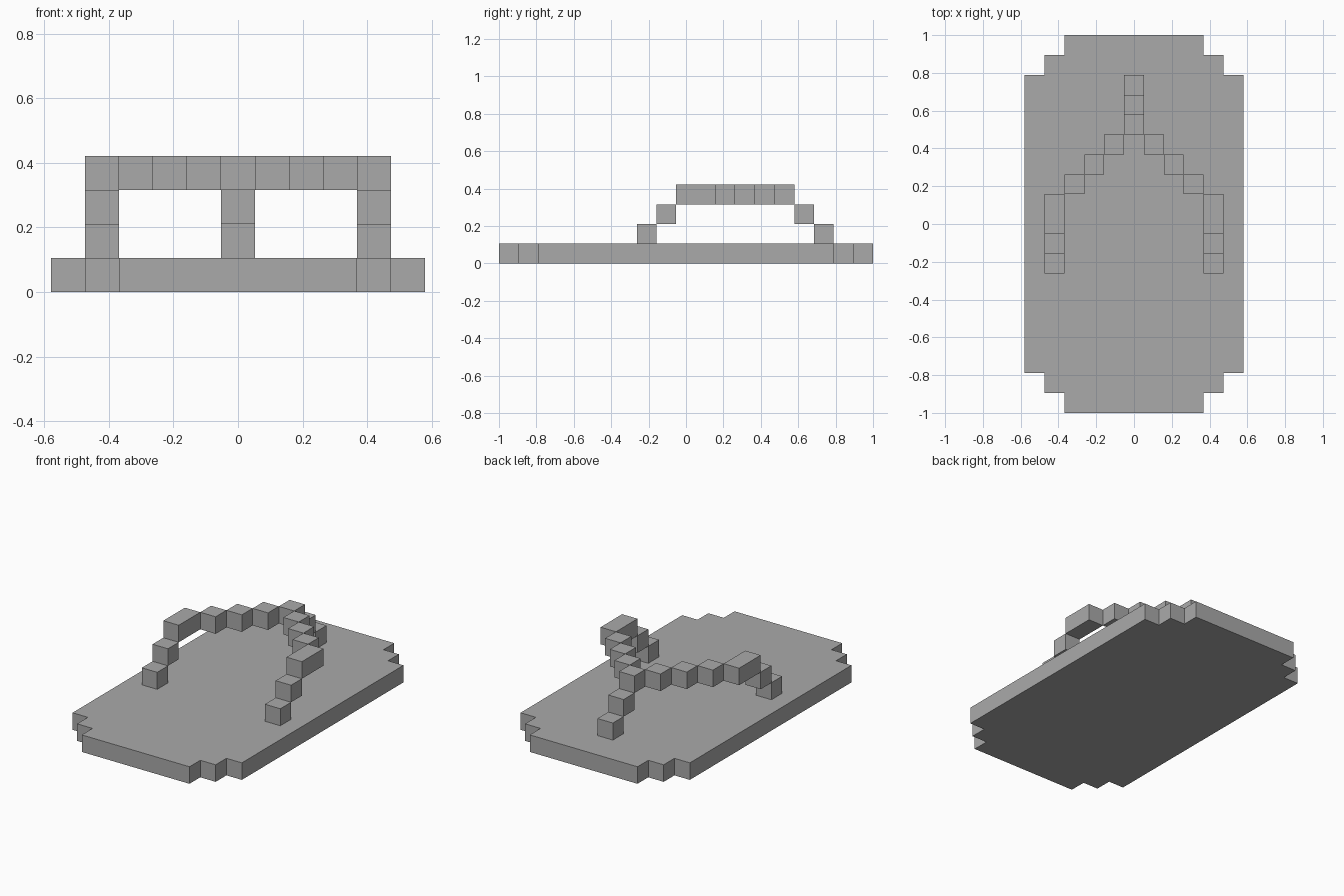
import bpy
import bmesh
from mathutils import Matrix, Vector

U = 2 / 19  # edge of one block

cube = bpy.data.objects.get("Cube")
if cube:
    bpy.data.objects.remove(cube, do_unlink=True)

grey = bpy.data.materials.new("plain grey")
grey.use_nodes = True
colour = (0.4, 0.4, 0.4, 1)
grey.diffuse_color = colour
grey.node_tree.nodes["Principled BSDF"].inputs["Base Color"].default_value = colour


def finish(bm, name):
    bmesh.ops.recalc_face_normals(bm, faces=bm.faces)
    mesh = bpy.data.meshes.new(name)
    bm.to_mesh(mesh)
    bm.free()
    mesh.materials.append(grey)
    obj = bpy.data.objects.new(name, mesh)
    bpy.context.collection.objects.link(obj)


def add_block(bm, x, y, z, length=1):
    """Block at a grid cell, running `length` cells towards the back."""
    centre = Vector((x, y + (length - 1) / 2, z + 0.5)) * U
    size = Matrix.Diagonal((U, U * length, U, 1))
    bmesh.ops.create_cube(bm, size=1, matrix=Matrix.Translation(centre) @ size)


# Sole: one stepped corner, mirrored round and extruded upwards
corner = [(5.5, 7.5), (4.5, 7.5), (4.5, 8.5), (3.5, 8.5), (3.5, 9.5)]
half = corner + [(-x, y) for x, y in reversed(corner)]
outline = half + [(-x, -y) for x, y in half]
bm = bmesh.new()
sole = bm.faces.new([bm.verts.new((x * U, y * U, 0)) for x, y in outline])
top = bmesh.ops.extrude_face_region(bm, geom=[sole])["geom"]
bmesh.ops.translate(bm, vec=(0, 0, U),
                    verts=[v for v in top if isinstance(v, bmesh.types.BMVert)])
finish(bm, "sole")

# Side straps: two steps up, a double block, then a diagonal to the middle
for side, name in ((1, "left_strap"), (-1, "right_strap")):
    bm = bmesh.new()
    add_block(bm, side * 4, -2, 1)
    add_block(bm, side * 4, -1, 2)
    add_block(bm, side * 4, 0, 3, length=2)
    for i in range(3):
        add_block(bm, side * (3 - i), 2 + i, 3)
    finish(bm, name)

# Toe post: steps down from the join of the straps
bm = bmesh.new()
for i in range(3):
    add_block(bm, 0, 5 + i, 3 - i)
finish(bm, "toe_post")
